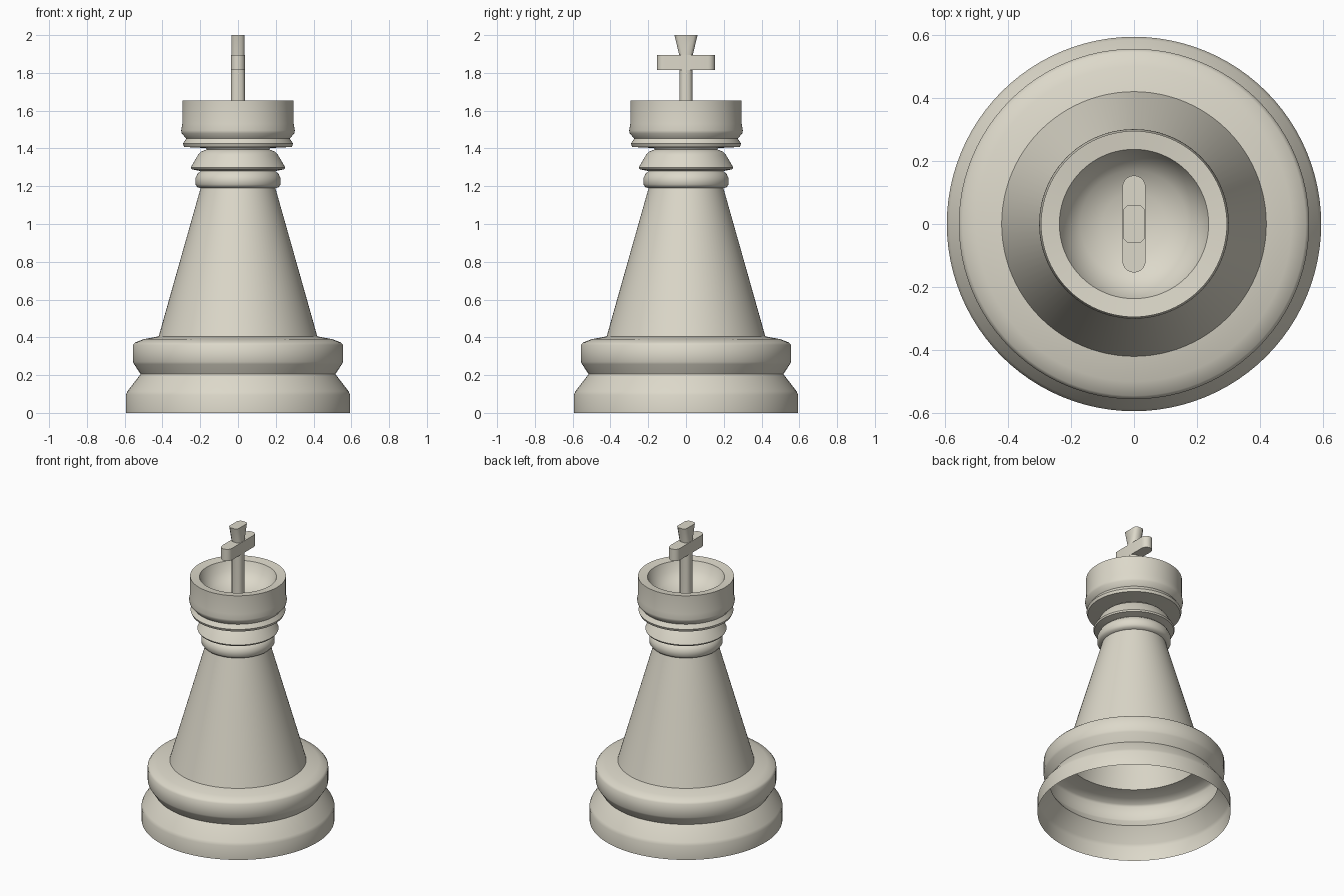
import bpy, bmesh, math

if "Cube" in bpy.data.objects:
    bpy.data.objects.remove(bpy.data.objects["Cube"])

mat = bpy.data.materials.new("ivory")
mat.diffuse_color = (0.72, 0.69, 0.59, 1)
mat.use_nodes = True
mat.node_tree.nodes["Principled BSDF"].inputs["Base Color"].default_value = mat.diffuse_color


def finish(name, bm, angle):
    bmesh.ops.remove_doubles(bm, verts=bm.verts, dist=1e-5)
    bmesh.ops.recalc_face_normals(bm, faces=bm.faces)
    me = bpy.data.meshes.new(name)
    bm.to_mesh(me)
    bm.free()
    me.materials.append(mat)
    ob = bpy.data.objects.new(name, me)
    bpy.context.collection.objects.link(ob)
    bpy.ops.object.select_all(action='DESELECT')
    ob.select_set(True)
    bpy.context.view_layer.objects.active = ob
    bpy.ops.object.shade_smooth_by_angle(angle=math.radians(angle))
    return ob


def lathe(name, profile, angle=50, steps=96):
    bm = bmesh.new()
    vs = [bm.verts.new((r, 0, z)) for r, z in profile]
    es = [bm.edges.new(p) for p in zip(vs, vs[1:])]
    bmesh.ops.spin(bm, geom=vs + es, axis=(0, 0, 1), cent=(0, 0, 0),
                   angle=2 * math.pi, steps=steps)
    return finish(name, bm, angle)


def loft(name, rings, angle=50):
    bm = bmesh.new()
    loops = [[bm.verts.new(p) for p in ring] for ring in rings]
    n = len(loops[0])
    for a, b in zip(loops, loops[1:]):
        for i in range(n):
            j = (i + 1) % n
            bm.faces.new((a[i], a[j], b[j], b[i]))
    bm.faces.new(loops[0])
    bm.faces.new(loops[-1])
    return finish(name, bm, angle)


# open-bottomed body: base, groove, upper step, tapered column, collars, crown
lathe("body", [
    (0.594, 0), (0.594, 0.095), (0.585, 0.115), (0.516, 0.205), (0.55, 0.258),
    (0.556, 0.27), (0.556, 0.36), (0.545, 0.373), (0.50, 0.39), (0.42, 0.405),
    (0.198, 1.19),
    (0.215, 1.195), (0.226, 1.21), (0.226, 1.242), (0.215, 1.265), (0.198, 1.28),
    (0.245, 1.29), (0.25, 1.30), (0.212, 1.365), (0.198, 1.382), (0.165, 1.395),
    (0.17, 1.402), (0.285, 1.408), (0.292, 1.425), (0.274, 1.452), (0.298, 1.48),
    (0.301, 1.495), (0.295, 1.53), (0.295, 1.655),
    (0.237, 1.648), (0.215, 1.59), (0.17, 1.545), (0.10, 1.515), (0, 1.505)])


# cross upright: chamfered section, flared head
def section(hx, hy, z, c=0.016):
    return [(hx, -hy + c, z), (hx, hy - c, z), (hx - c, hy, z), (-hx + c, hy, z),
            (-hx, hy - c, z), (-hx, -hy + c, z), (-hx + c, -hy, z), (hx - c, -hy, z)]


loft("cross_upright", [section(0.037, 0.034, 1.49), section(0.036, 0.033, 1.86),
                       section(0.035, 0.036, 1.895), section(0.035, 0.061, 2.0)])


# cross arms: bar with rounded ends
def capsule(z, r=0.037, half=0.154, n=10):
    pts = []
    for s in (1, -1):
        for i in range(n + 1):
            a = math.pi * i / n
            pts.append((s * r * math.cos(a), s * (half - r + r * math.sin(a)), z))
    return pts


loft("cross_arms", [capsule(1.815), capsule(1.895)])
